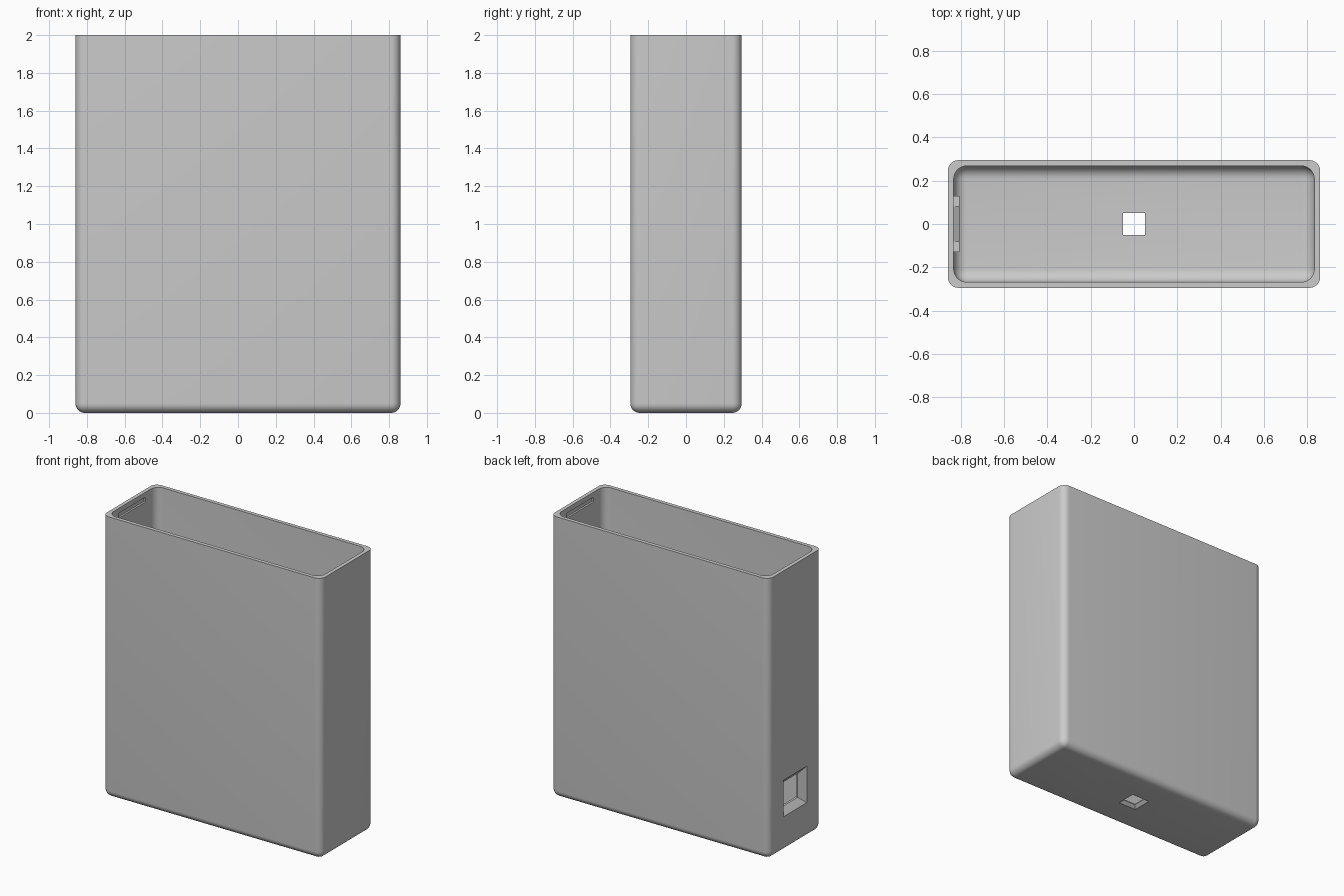
import bpy
import bmesh
from mathutils import Vector

old = bpy.data.objects.get("Cube")
if old:
    bpy.data.objects.remove(old, do_unlink=True)

grey = bpy.data.materials.new("plain_grey")
grey.use_nodes = True
colour = (0.6, 0.6, 0.6, 1)
grey.diffuse_color = colour
grey.node_tree.nodes["Principled BSDF"].inputs["Base Color"].default_value = colour


def finish(name, bm):
    bmesh.ops.recalc_face_normals(bm, faces=bm.faces)
    mesh = bpy.data.meshes.new(name)
    bm.to_mesh(mesh)
    bm.free()
    mesh.materials.append(grey)
    obj = bpy.data.objects.new(name, mesh)
    bpy.context.collection.objects.link(obj)
    return obj


def block(name, low, high, radius=0):
    """Box between two corners, optionally rounded on all but its top edges."""
    low, high = Vector(low), Vector(high)
    bm = bmesh.new()
    bmesh.ops.create_cube(bm, size=1)
    for v in bm.verts:
        v.co = (low + high) / 2 + v.co * (high - low)
    if radius:
        edges = [e for e in bm.edges if min(v.co.z for v in e.verts) < high.z - 0.01]
        bmesh.ops.bevel(bm, geom=edges, offset=radius, segments=8,
                        profile=0.5, affect='EDGES', clamp_overlap=True)
    return finish(name, bm)


def funnel(name, centre, axis, sections):
    """Square hole cutter lofted through (distance, half width) sections."""
    bm = bmesh.new()
    rings = []
    for d, h in sections:
        ring = []
        for a, b in ((-h, -h), (h, -h), (h, h), (-h, h)):
            offset = (d, a, b) if axis == "x" else (a, b, d)
            ring.append(bm.verts.new(Vector(centre) + Vector(offset)))
        rings.append(ring)
    for r, s in zip(rings, rings[1:]):
        for i in range(4):
            j = (i + 1) % 4
            bm.faces.new((r[i], r[j], s[j], s[i]))
    bm.faces.new(rings[0])
    bm.faces.new(rings[-1])
    return finish(name, bm)


def combine(target, tool, operation):
    mod = target.modifiers.new("join_or_cut", 'BOOLEAN')
    mod.operation = operation
    mod.solver = 'EXACT'
    mod.object = tool
    bpy.context.view_layer.update()
    graph = bpy.context.evaluated_depsgraph_get()
    mesh = bpy.data.meshes.new_from_object(target.evaluated_get(graph))
    target.modifiers.clear()
    target.data = mesh
    bpy.data.objects.remove(tool, do_unlink=True)


# Open-topped rounded case
case = block("case", (-0.86, -0.295, 0), (0.86, 0.295, 2), 0.05)
combine(case, block("cavity", (-0.833, -0.268, 0.027), (0.833, 0.268, 2.1), 0.06),
        'DIFFERENCE')

# Raised surround inside the side port, with a sloped middle on top
surround = block("port_surround", (-0.85, -0.13, 0.25), (-0.805, 0.13, 0.51))
slope = block("slope_cutter", (-0.833, -0.08, 0.48), (-0.79, 0.08, 0.53))
for v in slope.data.vertices:
    if v.co.x < -0.82 and v.co.z < 0.5:
        v.co.z = 0.509
combine(surround, slope, 'DIFFERENCE')
combine(case, surround, 'UNION')

# Tapered side port and drain hole
combine(case, funnel("port_cutter", (-0.86, 0, 0.38), "x",
                     ((-0.02, 0.13), (0, 0.13), (0.04, 0.085), (0.08, 0.085))),
        'DIFFERENCE')
combine(case, funnel("drain_cutter", (0, 0, 0), "z",
                     ((-0.02, 0.07), (0, 0.07), (0.02, 0.05), (0.05, 0.05))),
        'DIFFERENCE')

# Lid grooves inside both end walls
for side in (-1, 1):
    x = sorted((side * 0.82, side * 0.846))
    combine(case, block("groove_cutter", (x[0], -0.15, 1.93), (x[1], 0.15, 1.965)),
            'DIFFERENCE')

bpy.ops.object.select_all(action='DESELECT')
case.select_set(True)
bpy.context.view_layer.objects.active = case
bpy.ops.object.shade_smooth_by_angle(angle=0.5)
